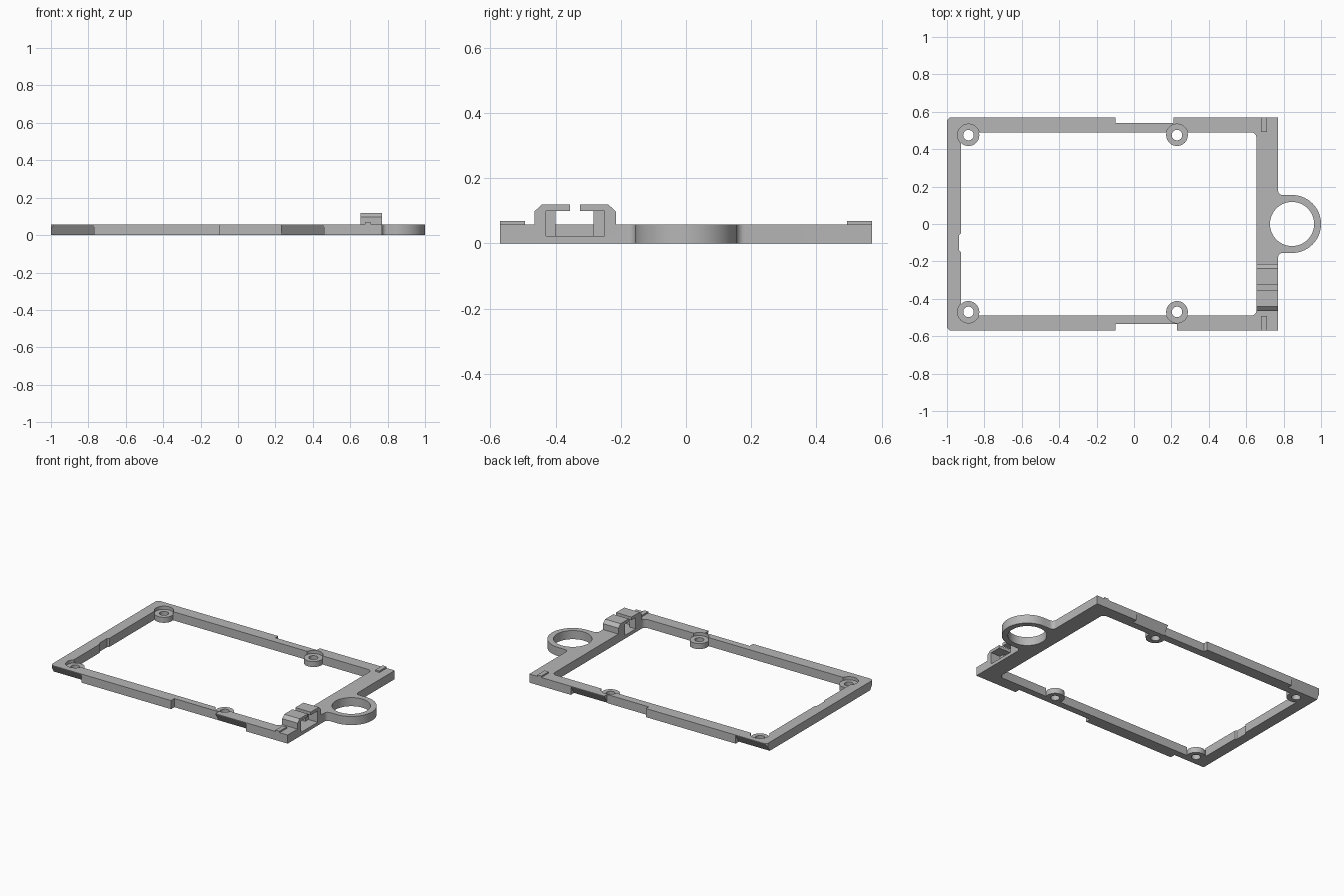
import bpy, bmesh, math

if "Cube" in bpy.data.objects:
    bpy.data.objects.remove(bpy.data.objects["Cube"])

grey = bpy.data.materials.new("grey plastic")
grey.diffuse_color = (0.47, 0.47, 0.47, 1)
grey.use_nodes = True
grey.node_tree.nodes["Principled BSDF"].inputs["Base Color"].default_value = grey.diffuse_color
TOP = 0.058


def prism(name, pts, lo, hi, axis="z"):
    """Extrude a closed outline: (x, y) along z, or (y, z) along x."""
    place = (lambda p, t: (p[0], p[1], t)) if axis == "z" else (lambda p, t: (t, p[0], p[1]))
    bm = bmesh.new()
    a = [bm.verts.new(place(p, lo)) for p in pts]
    b = [bm.verts.new(place(p, hi)) for p in pts]
    n = len(pts)
    bm.faces.new(a[::-1])
    bm.faces.new(b)
    for i in range(n):
        bm.faces.new((a[i], a[(i + 1) % n], b[(i + 1) % n], b[i]))
    bmesh.ops.recalc_face_normals(bm, faces=bm.faces)
    mesh = bpy.data.meshes.new(name)
    bm.to_mesh(mesh)
    bm.free()
    mesh.materials.append(grey)
    ob = bpy.data.objects.new(name, mesh)
    bpy.context.collection.objects.link(ob)
    return ob


def box(name, x0, x1, y0, y1, z0, z1):
    return prism(name, [(x0, y0), (x1, y0), (x1, y1), (x0, y1)], z0, z1)


def arc(cx, cy, r, a0, a1, n):
    return [(cx + r * math.cos(math.radians(a0 + (a1 - a0) * i / n)),
             cy + r * math.sin(math.radians(a0 + (a1 - a0) * i / n))) for i in range(n + 1)]


def disc(name, cx, cy, r, z0, z1, n=40):
    return prism(name, arc(cx, cy, r, 0, 360, n)[:-1], z0, z1)


def combine(ob, other, op):
    m = ob.modifiers.new(op, "BOOLEAN")
    m.operation, m.solver, m.object = op, "EXACT", other
    bpy.context.view_layer.objects.active = ob
    bpy.ops.object.modifier_apply(modifier=m.name)
    bpy.data.objects.remove(other, do_unlink=True)


def cut(ob, other):
    combine(ob, other, "DIFFERENCE")


def join(ob, other):
    combine(ob, other, "UNION")


# Frame outline with side notches and the tangent ring lug with filleted roots
outline = [(-0.985, -0.57), (-0.10, -0.57), (-0.10, -0.535), (0.23, -0.535), (0.23, -0.57), (0.77, -0.57)]
outline += arc(0.795, -0.18, 0.025, 180, 90, 6)
outline += arc(0.845, 0, 0.155, -90, 90, 40)
outline += arc(0.795, 0.18, 0.025, 270, 180, 6)
outline += [(0.77, 0.57), (0.21, 0.57), (0.21, 0.54), (-0.10, 0.54), (-0.10, 0.57),
            (-0.985, 0.57), (-1, 0.555), (-1, -0.555)]
frame = prism("frame", outline, 0, TOP)

# Inner opening with rounded corners and a shallow notch in the left rail
opening = arc(0.625, -0.46, 0.03, -90, 0, 6) + arc(0.625, 0.46, 0.03, 0, 90, 6)
opening += arc(-0.895, 0.46, 0.03, 90, 180, 6)
opening += [(-0.925, -0.05), (-0.935, -0.06), (-0.935, -0.14), (-0.925, -0.15)]
opening += arc(-0.895, -0.46, 0.03, 180, 270, 6)
cut(frame, prism("opening_cutter", opening, -0.1, 0.2))
cut(frame, disc("ring_cutter", 0.845, 0, 0.118, -0.1, 0.2, 64))

# Undercut outer walls on both long rails
for s in (-1, 1):
    for x0, x1 in ((-1.05, -0.77), (0.205 if s > 0 else 0.225, 0.46)):
        wedge = [(s * 0.570, 0.055), (s * 0.60, 0.055), (s * 0.60, -0.011), (s * 0.528, -0.011)]
        cut(frame, prism("undercut_cutter", wedge, x0, x1, "x"))

# Recessed screw bosses
for x in (-0.885, 0.23):
    for y in (-0.47, 0.475):
        cut(frame, disc("recess_cutter", x, y, 0.059, 0.036, 0.2))
        join(frame, disc("boss", x, y, 0.058, 0, 0.037))
        cut(frame, disc("screw_cutter", x, y, 0.028, -0.1, 0.2, 32))

# Raised clip housing with a split top
clip = [(-0.465, 0.03), (-0.215, 0.03), (-0.215, 0.098), (-0.238, 0.119), (-0.325, 0.119),
        (-0.325, 0.10), (-0.355, 0.10), (-0.355, 0.119), (-0.442, 0.119), (-0.465, 0.098)]
join(frame, prism("clip", clip, 0.655, 0.77, "x"))
cut(frame, box("clip_hole_cutter", 0.6, 0.8, -0.40, -0.283, 0.022, 0.099))
cut(frame, box("clip_slot_cutter", 0.6, 0.8, -0.355, -0.325, 0.09, 0.2))
cut(frame, box("clip_pocket_cutter", 0.70, 0.8, -0.43, -0.25, 0.022, 0.099))

# Small locating ribs at the ends of the right rail
for s in (-1, 1):
    y0, y1 = sorted((s * 0.57, s * 0.493))
    box("locating_rib", 0.68, 0.71, y0, y1, TOP - 0.005, 0.068)

for ob in bpy.context.scene.objects:
    bpy.ops.object.select_all(action="DESELECT")
    ob.select_set(True)
    bpy.context.view_layer.objects.active = ob
    bpy.ops.object.shade_smooth_by_angle(angle=math.radians(30))
